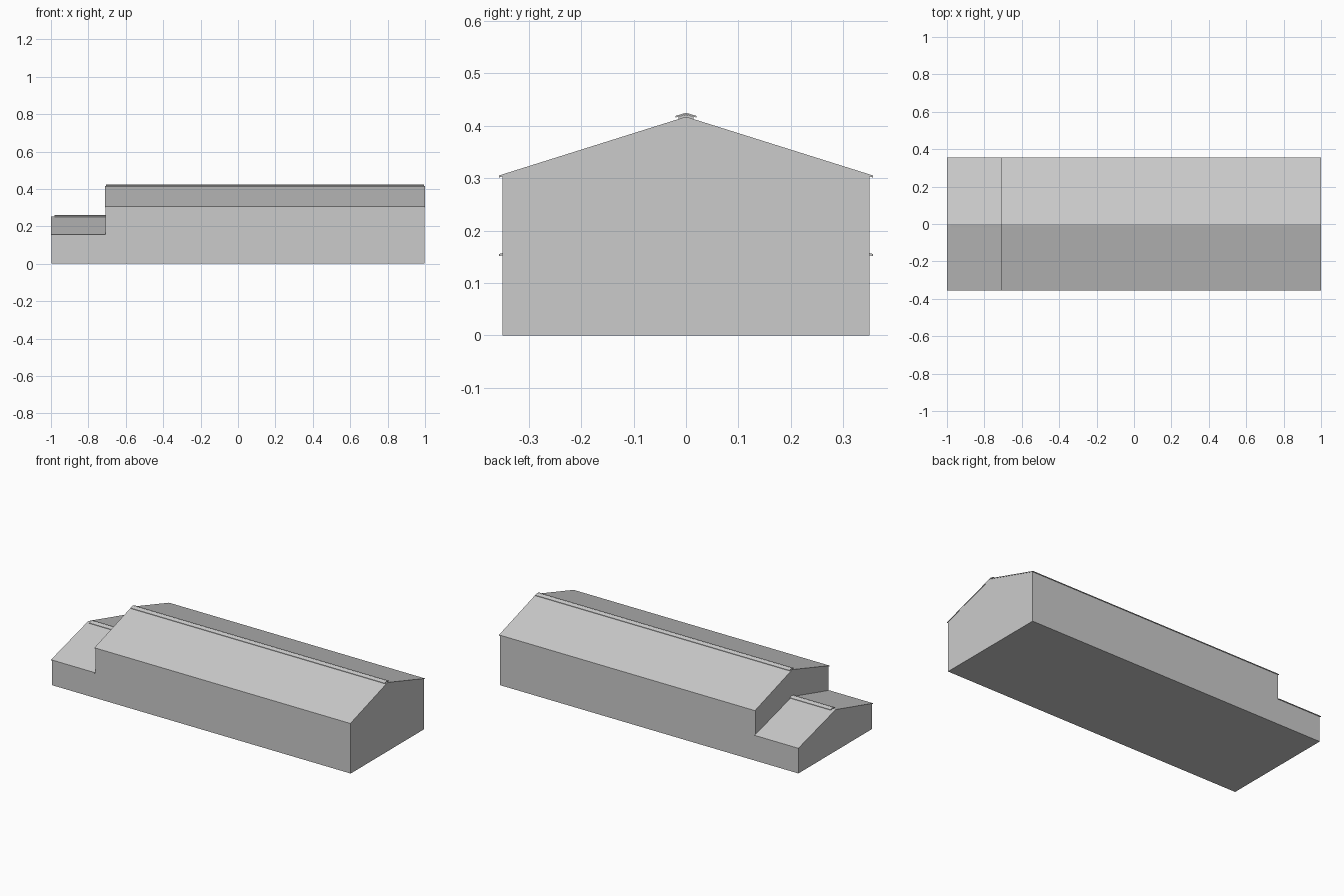
import bpy

cube = bpy.data.objects.get("Cube")
if cube:
    bpy.data.objects.remove(cube, do_unlink=True)

GREY = (0.6, 0.6, 0.6, 1)
grey = bpy.data.materials.new("plain grey")
grey.use_nodes = True
grey.diffuse_color = GREY
grey.node_tree.nodes["Principled BSDF"].inputs["Base Color"].default_value = GREY


def extrude_profile(name, profile, x0, x1):
    """Closed prism from a (y, z) profile running along x."""
    n = len(profile)
    verts = [(x, y, z) for x in (x0, x1) for y, z in profile]
    faces = [tuple(reversed(range(n))), tuple(range(n, 2 * n))]
    faces += [(i, (i + 1) % n, n + (i + 1) % n, n + i) for i in range(n)]
    mesh = bpy.data.meshes.new(name)
    mesh.from_pydata(verts, [], faces)
    mesh.materials.append(grey)
    obj = bpy.data.objects.new(name, mesh)
    bpy.context.collection.objects.link(obj)
    return obj


def folded_sheet(name, half, eave, ridge, thick, x0, x1):
    """Thin sheet folded along the ridge."""
    profile = [(-half, eave - thick), (0, ridge - thick), (half, eave - thick),
               (half, eave), (0, ridge), (-half, eave)]
    return extrude_profile(name, profile, x0, x1)


def gabled_block(name, wall_x, roof_x, cap_x, eave, ridge):
    w = 0.35
    slope = (ridge - eave) / w
    # Walls with gable ends
    extrude_profile(name + "_walls",
                    [(-w, 0), (w, 0), (w, eave), (0, ridge), (-w, eave)], *wall_x)
    # Roof sheet with a slight overhang
    half, lift = 0.356, 0.003
    folded_sheet(name + "_roof", half, ridge - slope * half + lift,
                 ridge + lift, 0.004, *roof_x)
    # Raised ridge vent: narrow neck under a folded cap
    neck = 0.014
    extrude_profile(name + "_ridge_neck",
                    [(-neck, ridge - 0.004), (neck, ridge - 0.004),
                     (neck, ridge + 0.003), (0, ridge + 0.007),
                     (-neck, ridge + 0.003)], *cap_x)
    folded_sheet(name + "_ridge_cap", 0.02, ridge + 0.0045, ridge + 0.0105,
                 0.003, *cap_x)


gabled_block("main_hall", (-0.708, 0.998), (-0.71, 1.0), (-0.705, 0.994), 0.304, 0.414)
gabled_block("low_annex", (-0.996, -0.708), (-1.0, -0.708), (-0.98, -0.708), 0.154, 0.25)
